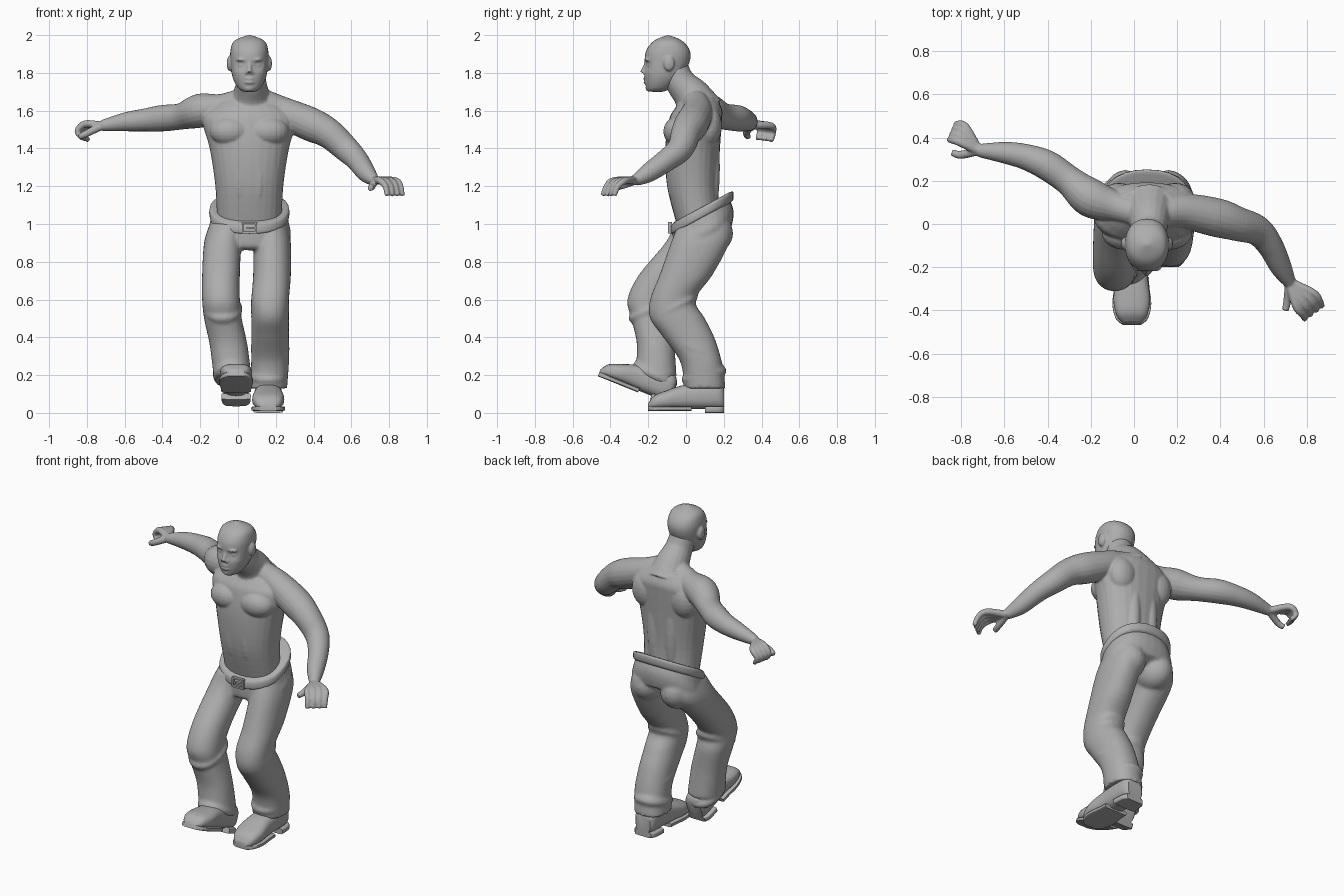
import bpy, bmesh, math
from mathutils import Vector, Matrix

cube = bpy.data.objects.get("Cube")
if cube:
    bpy.data.objects.remove(cube, do_unlink=True)

grey = bpy.data.materials.new("plain grey")
grey.use_nodes = True
colour = (.42, .42, .42, 1)
grey.diffuse_color = colour
grey.node_tree.nodes["Principled BSDF"].inputs["Base Color"].default_value = colour
MIDDLE = .06


def spline(rows, steps=5):
    """Smoothly interpolate between rows of numbers."""
    smooth_rows, last = [], len(rows) - 1
    for i in range(last):
        before, start, end, after = (rows[max(0, min(last, i + k))] for k in (-1, 0, 1, 2))
        for step in range(steps):
            t = step / steps
            row = []
            for a, b, c, d in zip(before, start, end, after):
                leave, arrive = (c - a) / 2, (d - b) / 2
                bend = 3 * (c - b) - 2 * leave - arrive
                twist = 2 * (b - c) + leave + arrive
                row.append(b + t * (leave + t * (bend + t * twist)))
            smooth_rows.append(row)
    smooth_rows.append(rows[last])
    return smooth_rows


def loft(bm, frames, power=1, sides=28):
    """Skin closed rings given as (centre, half axis, half axis)."""
    def soft(value):
        return math.copysign(abs(value) ** power, value)
    rings = []
    for centre, u, v in frames:
        angles = [math.tau * k / sides for k in range(sides)]
        rings.append([bm.verts.new(centre + u * soft(math.cos(a)) + v * soft(math.sin(a))) for a in angles])
    for low, high in zip(rings, rings[1:]):
        for k in range(sides):
            following = (k + 1) % sides
            bm.faces.new((low[k], low[following], high[following], high[k]))
    bm.faces.new(rings[0][::-1])
    bm.faces.new(rings[-1])


def trunk(bm, rows, tilt=0):
    """Stacked rings: z, front y, back y, centre x, half width."""
    frames = []
    for z, front, back, x, half in spline(rows):
        depth = (back - front) / 2
        centre = Vector((x, front + depth, z))
        frames.append((centre, Vector((half, 0, 0)), Vector((0, depth, depth * tilt))))
    loft(bm, frames, power=.9)


def limb(bm, rows):
    """Round tube along a path: x, y, z, radius."""
    rows = spline(rows)
    points = [Vector(row[:3]) for row in rows]
    frames, u = [], None
    for i, point in enumerate(points):
        along = (points[min(i + 1, len(points) - 1)] - points[max(i - 1, 0)]).normalized()
        u = along.cross(Vector((0, 0, 1))) if u is None else u - along * u.dot(along)
        u.normalize()
        radius = rows[i][3]
        frames.append((point, u * radius, u.cross(along) * radius))
    loft(bm, frames, sides=20)


def ball(bm, centre, size):
    matrix = Matrix.Translation(centre) @ Matrix.Diagonal((*size, 1))
    bmesh.ops.create_uvsphere(bm, u_segments=20, v_segments=12, radius=1, matrix=matrix)


def pair(bm, offset, y, z, size):
    """Two balls mirrored about the body's middle."""
    for side in (-1, 1):
        ball(bm, (MIDDLE + side * offset, y, z), size)


def hand(bm, wrist, index, little, reach, curl, thumb):
    """Four curled fingers fanning from the wrist, and a thumb."""
    wrist, index, little = Vector(wrist), Vector(index), Vector(little)
    paths = [[wrist, *map(Vector, thumb)]]
    for k in range(4):
        knuckle = index.lerp(little, k / 3)
        joint = knuckle + Vector(reach)
        paths.append([wrist, knuckle, joint, joint + Vector(curl)])
    for path in paths:
        limb(bm, [(*point, .022 - .003 * i) for i, point in enumerate(path)])


def finish(name, bm, voxel=None):
    bmesh.ops.recalc_face_normals(bm, faces=bm.faces)
    mesh = bpy.data.meshes.new(name)
    bm.to_mesh(mesh)
    bm.free()
    mesh.materials.append(grey)
    obj = bpy.data.objects.new(name, mesh)
    bpy.context.collection.objects.link(obj)
    if voxel:
        merge = obj.modifiers.new("merge", 'REMESH')
        merge.mode, merge.voxel_size, merge.use_smooth_shade = 'VOXEL', voxel, True
        soften = obj.modifiers.new("soften", 'SMOOTH')
        soften.iterations = 4
    else:
        bpy.ops.object.select_all(action='DESELECT')
        obj.select_set(True)
        bpy.context.view_layer.objects.active = obj
        bpy.ops.object.shade_smooth_by_angle(angle=math.radians(40))


# Head with sunken eye sockets
bm = bmesh.new()
skull = [(1.7, -.2, -.12, .03), (1.72, -.21, -.08, .06), (1.78, -.22, -.02, .09), (1.86, -.22, .02, .1),
         (1.92, -.21, .02, .1), (1.97, -.17, -.02, .08), (2, -.1, -.09, .01)]
trunk(bm, [(z, front, back, MIDDLE, half) for z, front, back, half in skull])
for side in (-1, 1):
    eye = Vector((MIDDLE + side * .04, -.2, 1.84))
    for v in bm.verts:
        v.co.y += .02 * max(0, 1 - (v.co - eye).length / .04)
pair(bm, .04, -.19, 1.84, (.02, .015, .01))      # eyes
pair(bm, .035, -.2, 1.87, (.035, .02, .01))      # brows
pair(bm, .05, -.175, 1.8, (.03, .025, .02))      # cheeks
pair(bm, .105, -.09, 1.85, (.015, .03, .04))     # ears
pair(bm, .015, -.215, 1.8, (.01, .015, .01))     # nostrils
limb(bm, [(MIDDLE, -.205, 1.86, .01), (MIDDLE, -.23, 1.8, .014)])
for z in (1.75, 1.77):
    ball(bm, (MIDDLE, -.21, z), (.03, .016, .01))
ball(bm, (MIDDLE, -.19, 1.72), (.03, .025, .02))
finish("head", bm, voxel=.006)

# Torso with chest, shoulder blades, belly and spine muscles
bm = bmesh.new()
chest = [(1, -.05, .18, .17), (1.2, -.1, .17, .18), (1.4, -.11, .18, .21), (1.55, -.09, .19, .25),
         (1.61, -.06, .19, .21), (1.67, -.01, .16, .13)]
trunk(bm, [(z, front, back, MIDDLE, half) for z, front, back, half in chest])
limb(bm, [(.07, .07, 1.6, .13), (.07, .03, 1.68, .1), (.07, -.03, 1.75, .08), (MIDDLE, -.07, 1.83, .08)])
pair(bm, .1, -.04, 1.49, (.11, .08, .08))
pair(bm, .13, .12, 1.52, (.09, .07, .11))
pair(bm, .05, -.06, 1.28, (.04, .045, .17))
pair(bm, .06, .12, 1.3, (.05, .06, .3))

# Arms, from the neck muscle to the wrist
limb(bm, [(.1, .04, 1.67, .06), (.22, .06, 1.6, .08), (.38, .03, 1.53, .09), (.48, 0, 1.48, .08),
          (.57, -.03, 1.4, .07), (.63, -.1, 1.34, .06), (.68, -.2, 1.27, .05), (.72, -.27, 1.23, .03)])
limb(bm, [(.05, .04, 1.67, .06), (-.08, .08, 1.62, .07), (-.2, .12, 1.6, .09), (-.3, .2, 1.57, .07),
          (-.4, .27, 1.56, .07), (-.5, .31, 1.55, .06), (-.6, .33, 1.54, .05), (-.72, .34, 1.52, .03)])
hand(bm, wrist=(.72, -.27, 1.23), index=(.75, -.38, 1.23), little=(.83, -.32, 1.23),
     reach=(.03, -.04, -.03), curl=(.01, -.02, -.05), thumb=((.71, -.35, 1.2), (.7, -.4, 1.19)))
hand(bm, wrist=(-.72, .34, 1.52), index=(-.81, .38, 1.53), little=(-.78, .45, 1.52),
     reach=(-.04, .01, -.04), curl=(.03, -.01, -.04), thumb=((-.8, .32, 1.48), (-.84, .33, 1.46)))
finish("upper_body", bm, voxel=.006)

# Trousers: hips, then each bent leg
bm = bmesh.new()
hips = [(.92, 0, .24, .2), (.95, -.06, .25, .22), (1, -.07, .25, .21), (1.06, -.07, .23, .2)]
trunk(bm, [(z, front, back, MIDDLE, half) for z, front, back, half in hips], tilt=.5)
left_leg = [(1, -.04, .24, .16), (.9, -.08, .23, .18), (.73, -.14, .14, .18), (.6, -.19, .05, .17),
            (.5, -.19, .1, .17), (.4, -.12, .15, .17), (.27, -.03, .19, .17), (.13, -.01, .21, .16)]
right_leg = [(1, -.06, .22, -.05), (.9, -.11, .2, -.08), (.73, -.25, .03, -.09), (.6, -.31, -.07, -.09),
             (.5, -.29, -.06, -.08), (.36, -.26, -.06, -.05), (.2, -.27, -.05, -.03)]
for leg in (left_leg, right_leg):
    trunk(bm, [(*row, .1) for row in leg])
pair(bm, .1, .13, .95, (.1, .12, .11))

# Cloth folds at the knees, shins and hems
folds = [(.56, -.18, .06, .17, .5), (.34, -.08, .17, .17, -.4), (.2, -.02, .21, .16, .2),
         (.55, -.3, -.06, -.08, .4), (.2, -.28, -.05, -.03, -.4)]
for z, front, back, x, tilt in folds:
    trunk(bm, [(z + rise, front + inset, back - inset, x, .1 - inset)
               for rise, inset in ((-.03, .01), (0, -.004), (.03, .01))], tilt)
finish("trousers", bm, voxel=.01)

# Belt with a framed buckle
bm = bmesh.new()
trunk(bm, [(1.06 + rise, -.07 - bulge, .24 + bulge, MIDDLE, .2 + bulge)
           for rise, bulge in ((-.03, -.01), (-.02, .01), (.02, .01), (.03, -.01))], tilt=.54)
finish("belt", bm)
bm = bmesh.new()
bars = [(-.035, 0, .01, .06), (.035, 0, .01, .06), (0, .026, .07, .01), (0, -.026, .07, .01), (.01, 0, .05, .01)]
for x, z, width, height in bars:
    matrix = Matrix.Translation((MIDDLE + x, -.085, .98 + z)) @ Matrix.Diagonal((width, .02, height, 1))
    bmesh.ops.create_cube(bm, size=1, matrix=matrix)
finish("belt_buckle", bm)

# Shoes: distance from the middle, half width, height
shoe = [(-.2, .04, .05), (-.17, .07, .09), (-.1, .085, .12), (0, .075, .15), (.16, .07, .17), (.2, .05, .14)]
outline = spline(shoe)
places = {"left": Matrix.Translation((.16, 0, 0)),
          "right": Matrix.Translation((-.01, -.285, .11)) @ Matrix.Rotation(math.radians(-22), 4, 'X')}


def slab(bm, rows, base, power):
    loft(bm, [(Vector((0, y, (base + top) / 2)), Vector((half, 0, 0)), Vector((0, 0, (top - base) / 2)))
              for y, half, top in rows], power)


for side, place in places.items():
    bm = bmesh.new()
    slab(bm, outline, .02, .75)
    bm.transform(place)
    finish(side + "_shoe", bm)
    bm = bmesh.new()
    slab(bm, [(y, half + .005, .035) for y, half, top in outline if y < .06], .01, .3)
    slab(bm, [(y, half + .005, .035) for y, half, top in outline if y > .08], 0, .3)
    bm.transform(place)
    finish(side + "_heel_and_sole", bm)
